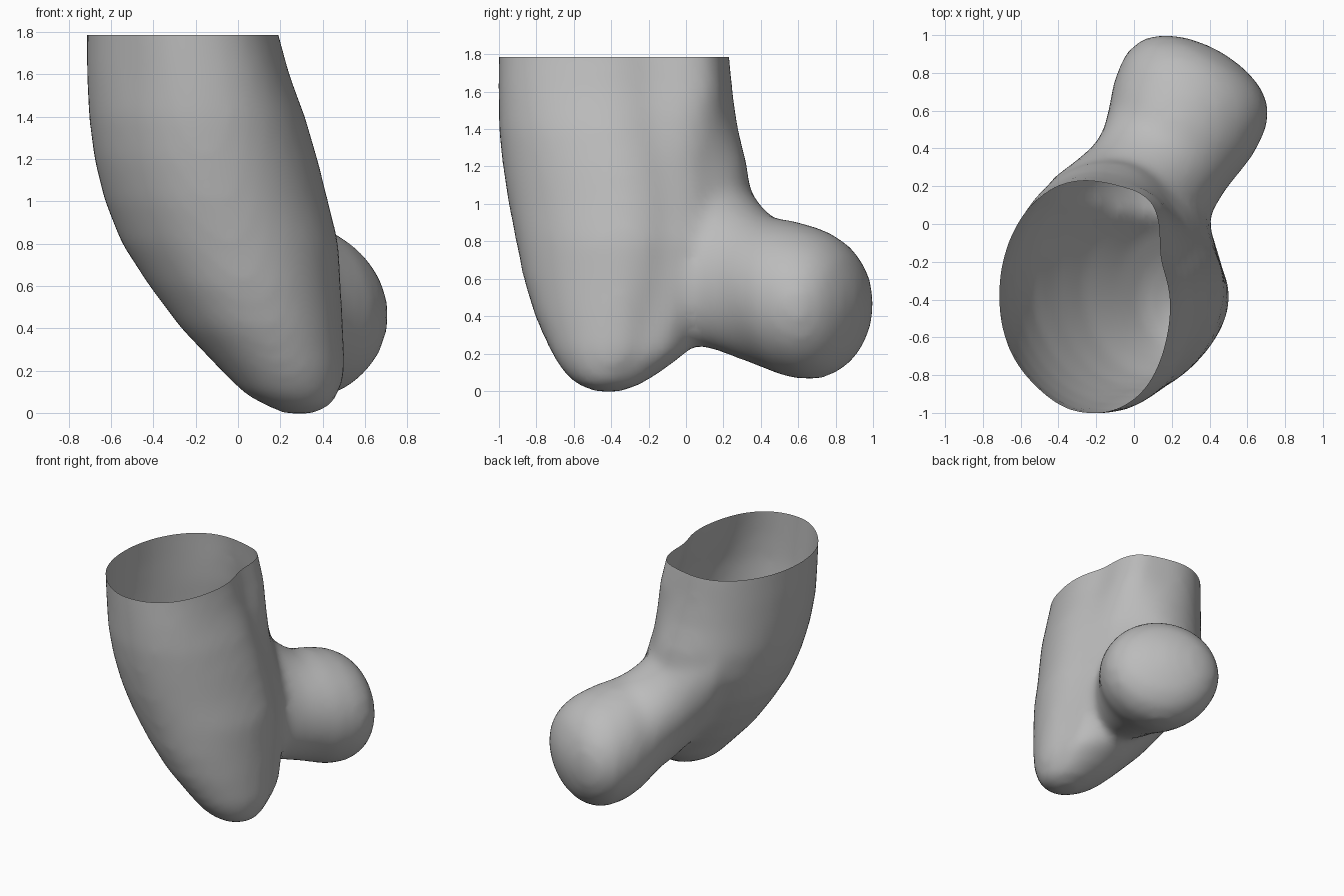
import bpy, bmesh, math
from mathutils import Vector

cube = bpy.data.objects.get("Cube")
if cube:
    bpy.data.objects.remove(cube)

SIDES = 40
TOP = 1.785
ANGLES = [2 * math.pi * i / SIDES for i in range(SIDES)]


def loft(name, rings):
    """Skin a list of point rings, close both ends, return the object."""
    bm = bmesh.new()
    loops = [[bm.verts.new(p) for p in ring] for ring in rings]
    for a, b in zip(loops, loops[1:]):
        for i in range(SIDES):
            j = (i + 1) % SIDES
            bm.faces.new((a[i], a[j], b[j], b[i]))
    bm.faces.new(loops[0])
    bm.faces.new(loops[-1])
    bmesh.ops.recalc_face_normals(bm, faces=bm.faces)
    mesh = bpy.data.meshes.new(name)
    bm.to_mesh(mesh)
    bm.free()
    obj = bpy.data.objects.new(name, mesh)
    bpy.context.collection.objects.link(obj)
    return obj


def bump(a, centre, width):
    return math.exp(-((a - centre) / width) ** 2)


# Tapered main tube: z, x range, y range
body_rows = [
    (-0.005, 0.22, 0.36, -0.48, -0.35), (0.03, 0.14, 0.44, -0.58, -0.25),
    (0.09, 0.03, 0.48, -0.65, -0.15), (0.20, -0.08, 0.51, -0.72, 0.00),
    (0.40, -0.27, 0.50, -0.81, 0.13), (0.60, -0.42, 0.49, -0.87, 0.25),
    (0.80, -0.55, 0.48, -0.91, 0.32), (1.00, -0.63, 0.43, -0.95, 0.35),
    (1.20, -0.68, 0.38, -0.98, 0.33), (1.40, -0.705, 0.32, -1.00, 0.28),
    (1.60, -0.715, 0.245, -1.00, 0.25), (1.78, -0.715, 0.195, -1.00, 0.235),
    (1.98, -0.715, 0.15, -1.00, 0.21)]


def body_ring(z, x0, x1, y0, y1):
    ring = []
    high = min(1, max(0, (z - 0.9) / 0.7)) ** 2
    for a in ANGLES:
        # Groove beside the back corner, which is full at the rim and
        # sunken lower down; rim skewed at the front
        corner = 0.13 * high - 0.10 * bump(z, 1.15, 0.3)
        r = 1 - 0.08 * bump(a, 0.35, 0.22) + corner * bump(a, 0.8, 0.3) + high * (
            0.06 * bump(a, 5.4, 0.5) - 0.04 * bump(a, 4.1, 0.4))
        ring.append(((x0 + x1) / 2 + r * math.cos(a) * (x1 - x0) / 2,
                     (y0 + y1) / 2 + r * math.sin(a) * (y1 - y0) / 2, z))
    return ring


# Rounded side lobe: distance along axis, side offset, half width, z range, lean
along, across = Vector((0.48, 0.877, 0)), Vector((0.877, -0.48, 0))
lobe_rows = [
    (-0.12, -0.08, 0.37, 0.50, 1.42, 0.20), (0.00, -0.07, 0.39, 0.36, 1.38, 0.18),
    (0.15, -0.045, 0.36, 0.24, 1.24, 0.14), (0.28, -0.025, 0.35, 0.20, 1.08, 0.08),
    (0.38, -0.025, 0.36, 0.16, 0.99, 0.04), (0.48, -0.03, 0.385, 0.12, 0.93, 0),
    (0.62, -0.04, 0.42, 0.07, 0.91, 0), (0.77, -0.05, 0.425, 0.06, 0.87, 0),
    (0.88, -0.05, 0.385, 0.11, 0.81, 0), (0.955, -0.05, 0.30, 0.20, 0.73, 0),
    (1.00, -0.05, 0.18, 0.32, 0.62, 0), (1.02, -0.05, 0.06, 0.42, 0.53, 0)]


def lobe_ring(s, off, half, z0, z1, lean):
    return [along * s + across * (off + half * math.cos(a) - lean * math.sin(a))
            + Vector((0, 0, (z0 + z1) / 2 + math.sin(a) * (z1 - z0) / 2))
            for a in ANGLES]


shell = loft("hollow_shell", [body_ring(*row) for row in body_rows])
lobe = loft("side_lobe", [lobe_ring(*row) for row in lobe_rows])
lobe.hide_render = True

# Join tube and lobe into one blended skin
union = shell.modifiers.new("join", 'BOOLEAN')
union.operation = 'UNION'
union.solver = 'EXACT'
union.object = lobe
remesh = shell.modifiers.new("blend", 'REMESH')
remesh.mode = 'VOXEL'
remesh.voxel_size = 0.035
smooth = shell.modifiers.new("soften", 'SMOOTH')
smooth.factor = 0.5
smooth.iterations = 12
bpy.context.view_layer.update()
graph = bpy.context.evaluated_depsgraph_get()
skin = bpy.data.meshes.new_from_object(shell.evaluated_get(graph))
shell.modifiers.clear()
shell.data = skin
bpy.data.objects.remove(lobe)

# Cut the open rim
bm = bmesh.new()
bm.from_mesh(skin)
bmesh.ops.bisect_plane(bm, geom=bm.verts[:] + bm.edges[:] + bm.faces[:],
                       plane_co=(0, 0, TOP), plane_no=(0, 0, 1), clear_outer=True)
bm.to_mesh(skin)
bm.free()

# Plain grey surface
grey = bpy.data.materials.new("plain_grey")
grey.use_nodes = True
colour = (0.5, 0.5, 0.5, 1)
grey.diffuse_color = colour
grey.node_tree.nodes["Principled BSDF"].inputs["Base Color"].default_value = colour
skin.materials.clear()
skin.materials.append(grey)

bpy.ops.object.select_all(action='DESELECT')
shell.select_set(True)
bpy.context.view_layer.objects.active = shell
bpy.ops.object.shade_smooth_by_angle(angle=math.radians(40))
